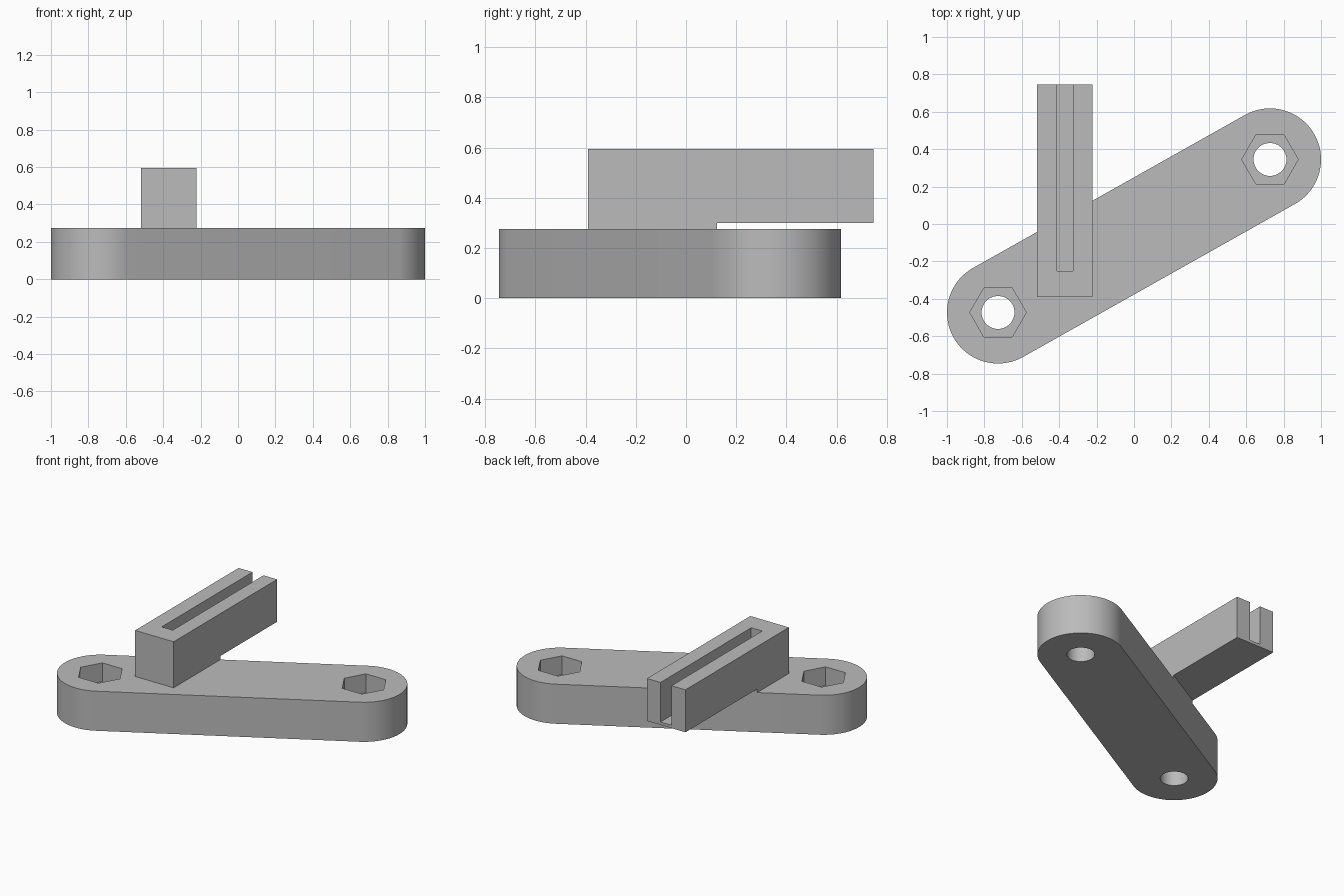
import bpy
import bmesh
from math import atan2, cos, pi, radians, sin, tau
from mathutils import Vector

if "Cube" in bpy.data.objects:
    bpy.data.objects.remove(bpy.data.objects["Cube"], do_unlink=True)

GREY = (0.5, 0.5, 0.5, 1)
grey = bpy.data.materials.new("plain grey")
grey.use_nodes = True
grey.diffuse_color = GREY
grey.node_tree.nodes["Principled BSDF"].inputs["Base Color"].default_value = GREY


def prism(name, outline, bottom, top):
    """Extrude a counter-clockwise outline from bottom to top."""
    bm = bmesh.new()
    base = bm.faces.new([bm.verts.new((x, y, bottom)) for x, y in outline])
    raised = bmesh.ops.extrude_face_region(bm, geom=[base])["geom"]
    verts = [v for v in raised if isinstance(v, bmesh.types.BMVert)]
    bmesh.ops.translate(bm, verts=verts, vec=(0, 0, top - bottom))
    bmesh.ops.recalc_face_normals(bm, faces=bm.faces)
    mesh = bpy.data.meshes.new(name)
    bm.to_mesh(mesh)
    bm.free()
    mesh.materials.append(grey)
    obj = bpy.data.objects.new(name, mesh)
    bpy.context.collection.objects.link(obj)
    return obj


def arc(center, radius, start, sweep, steps):
    return [(center.x + radius * cos(start + sweep * i / steps),
             center.y + radius * sin(start + sweep * i / steps))
            for i in range(steps + 1)]


def ring(center, radius, sides):
    return arc(center, radius, 0, tau, sides)[:-1]


def rectangle(x0, x1, y0, y1):
    return [(x0, y0), (x1, y0), (x1, y1), (x0, y1)]


def activate(obj):
    bpy.ops.object.select_all(action="DESELECT")
    obj.select_set(True)
    bpy.context.view_layer.objects.active = obj


def cut(target, cutter):
    cutter.hide_render = True
    mod = target.modifiers.new("cut", "BOOLEAN")
    mod.operation, mod.solver, mod.object = "DIFFERENCE", "EXACT", cutter
    activate(target)
    bpy.ops.object.modifier_apply(modifier=mod.name)
    bpy.data.objects.remove(cutter, do_unlink=True)


# Rounded link plate running between two bolt centres
ends = [Vector((-0.727, -0.473)), Vector((0.727, 0.345))]
radius, plate_top = 0.273, 0.275
along = ends[1] - ends[0]
angle = atan2(along.y, along.x)
outline = (arc(ends[1], radius, angle - pi / 2, pi, 40)
           + arc(ends[0], radius, angle + pi / 2, pi, 40))
plate = prism("link_plate", outline, 0, plate_top)

# Bolt holes with hexagonal nut pockets in the top
for end in ends:
    cut(plate, prism("bolt_hole_cutter", ring(end, 0.088, 48), -0.1, 0.4))
    cut(plate, prism("nut_pocket_cutter", ring(end, 0.151, 6), 0.145, 0.4))
activate(plate)
bpy.ops.object.shade_smooth_by_angle(angle=radians(30))

# Slotted bar, closed at the front and open at the back
left, right, front, back = -0.518, -0.222, -0.39, 0.746
bar_bottom, bar_top = 0.3, 0.595
bar = prism("slotted_bar", rectangle(left, right, front, back), bar_bottom, bar_top)
cut(bar, prism("slot_cutter", rectangle(-0.411, -0.326, -0.25, 1), 0.32, 0.8))


# Thin pad joining the bar to the plate, trimmed to the plate's back edge
def plate_edge(x):
    return ends[0].y + (x - ends[0].x) * along.y / along.x + radius / cos(angle)


prism("bar_pad", [(left, front), (right, front), (right, plate_edge(right)),
                  (left, plate_edge(left))], plate_top, bar_bottom)
